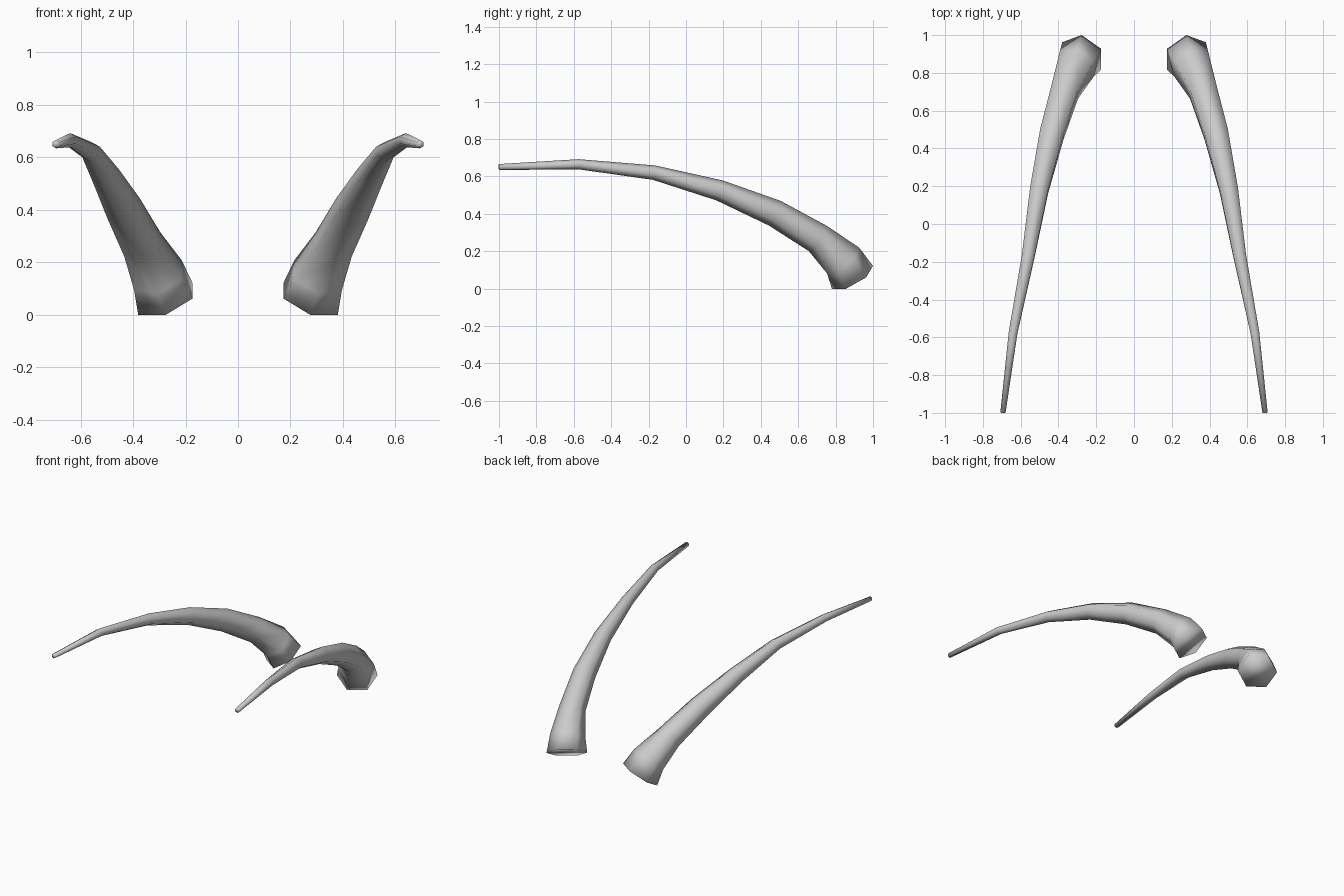
import bpy, bmesh, math
from mathutils import Vector

cube = bpy.data.objects.get("Cube")
if cube:
    bpy.data.objects.remove(cube, do_unlink=True)

SIDES = 6
# Horn stations from base to tip: centre x, y, z and radius
STATIONS = [
    (0.277, 0.89, 0.06, 0.126), (0.305, 0.84, 0.15, 0.11),
    (0.365, 0.705, 0.268, 0.083), (0.435, 0.475, 0.403, 0.073),
    (0.502, 0.18, 0.525, 0.056), (0.56, -0.17, 0.62, 0.039),
    (0.64, -0.575, 0.665, 0.027), (0.694, -1.0, 0.65, 0.016),
]
BASE_DIRECTION = Vector((0.33, -0.46, 0.82))

# Bone grey
grey = bpy.data.materials.new("horn_grey")
grey.use_nodes = True
colour = (0.6, 0.6, 0.6, 1)
grey.diffuse_color = colour
grey.node_tree.nodes["Principled BSDF"].inputs["Base Color"].default_value = colour


def make_horn(name, side):
    """Loft six-sided rings along the curved horn and cap both ends."""
    bm = bmesh.new()
    centres = [Vector(s[:3]) for s in STATIONS]
    last = len(centres) - 1
    rings = []
    for i, centre in enumerate(centres):
        if i == 0:
            along = BASE_DIRECTION.normalized()
        else:
            before = (centre - centres[i - 1]).normalized()
            after = (centres[min(i + 1, last)] - centres[min(i, last - 1)]).normalized()
            along = (before + after).normalized()
        across = along.cross(Vector((1, 0, 0))).normalized()
        sideways = along.cross(across).normalized()
        ring = []
        for k in range(SIDES):
            a = math.tau * k / SIDES
            p = centre + STATIONS[i][3] * (across * math.cos(a) + sideways * math.sin(a))
            ring.append(bm.verts.new((p.x * side, p.y, p.z)))
        rings.append(ring)
    for lower, upper in zip(rings, rings[1:]):
        for k in range(SIDES):
            n = (k + 1) % SIDES
            bm.faces.new((lower[k], lower[n], upper[n], upper[k]))
    bm.faces.new(rings[0])
    bm.faces.new(rings[-1])
    bmesh.ops.recalc_face_normals(bm, faces=bm.faces)
    for face in bm.faces:
        face.smooth = True
    mesh = bpy.data.meshes.new(name)
    bm.to_mesh(mesh)
    bm.free()
    mesh.materials.append(grey)
    bpy.context.collection.objects.link(bpy.data.objects.new(name, mesh))


make_horn("left_horn", 1)
make_horn("right_horn", -1)
